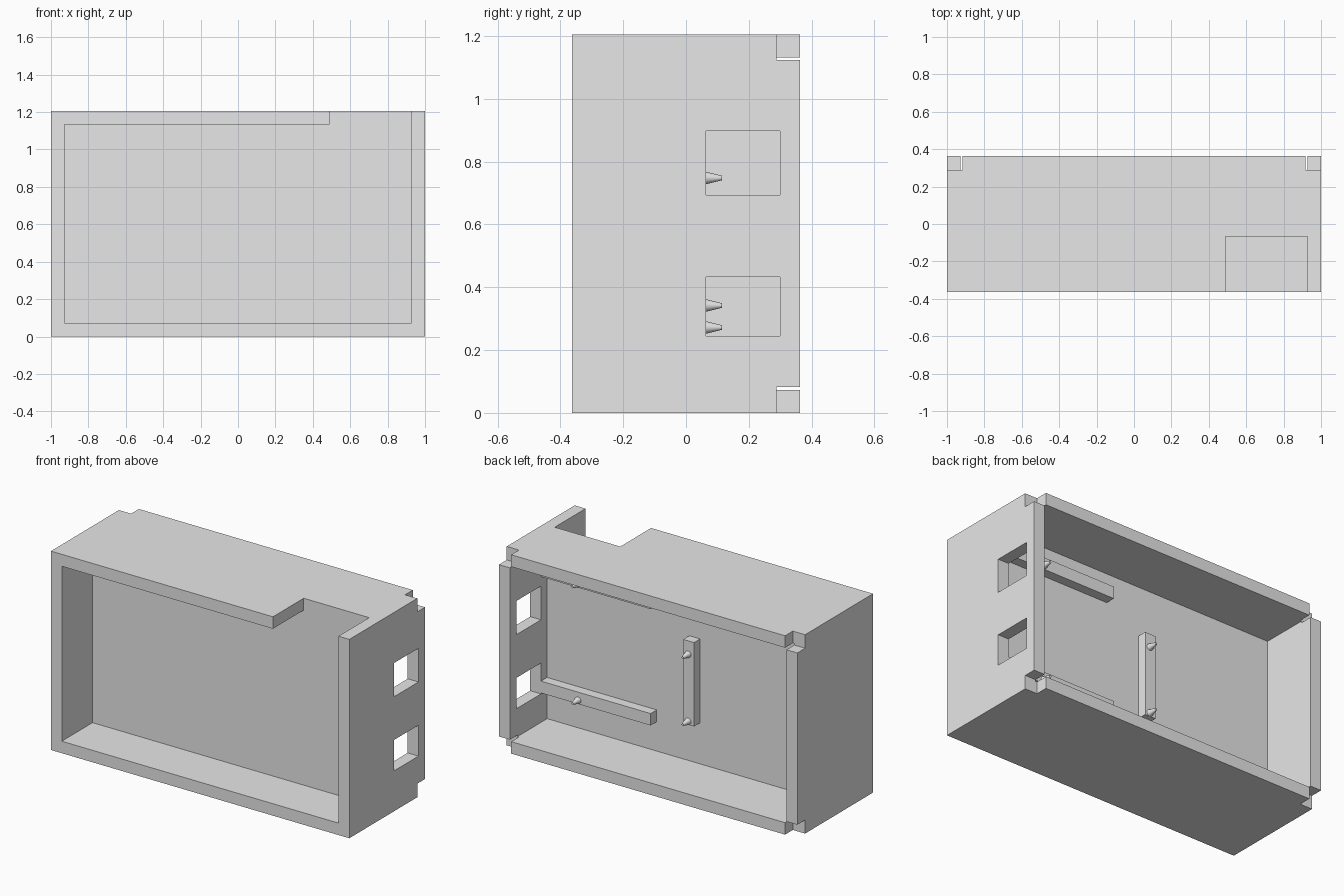
import bpy, bmesh, math
from mathutils import Matrix, Vector

if "Cube" in bpy.data.objects:
    bpy.data.objects.remove(bpy.data.objects["Cube"])

W, D, H = 1.0, 0.3625, 1.205      # half width, half depth, height
T = 0.0725                        # wall thickness
PANEL_FRONT, PANEL_BACK = -0.068, 0.0045
BAR_TOP = 0.063

grey = bpy.data.materials.new("plain_grey")
grey.diffuse_color = (0.8, 0.8, 0.8, 1)
grey.use_nodes = True
grey.node_tree.nodes["Principled BSDF"].inputs["Base Color"].default_value = (0.8, 0.8, 0.8, 1)


def make_object(name, bm):
    bmesh.ops.recalc_face_normals(bm, faces=bm.faces)
    mesh = bpy.data.meshes.new(name)
    bm.to_mesh(mesh)
    bm.free()
    mesh.materials.append(grey)
    obj = bpy.data.objects.new(name, mesh)
    bpy.context.collection.objects.link(obj)
    return obj


def prism(name, profile, y0, y1):
    """Extrude an (x, z) outline from y0 to y1."""
    bm = bmesh.new()
    face = bm.faces.new([bm.verts.new((x, y0, z)) for x, z in profile])
    out = bmesh.ops.extrude_face_region(bm, geom=[face])
    verts = [v for v in out["geom"] if isinstance(v, bmesh.types.BMVert)]
    bmesh.ops.translate(bm, verts=verts, vec=(0, y1 - y0, 0))
    return make_object(name, bm)


def box(name, x0, x1, y0, y1, z0, z1):
    return prism(name, [(x0, z0), (x1, z0), (x1, z1), (x0, z1)], y0, y1)


def cut(target, cutter):
    cutter.hide_render = True
    mod = target.modifiers.new("cut", "BOOLEAN")
    mod.operation, mod.solver, mod.object = "DIFFERENCE", "EXACT", cutter
    bpy.context.view_layer.objects.active = target
    bpy.ops.object.modifier_apply(modifier=mod.name)
    bpy.data.objects.remove(cutter)


# Case with a recess on each side of a middle panel
case = box("case", -W, W, -D, D, 0, H)
ix, iz0, iz1 = W - T, T, H - T

# Front recess, open through the top wall near one end
front = [(-ix, iz0), (ix, iz0), (ix, H + 0.1), (0.488, H + 0.1), (0.488, iz1), (-ix, iz1)]
cut(case, prism("front_cutter", front, -D - 0.1, PANEL_FRONT))
cut(case, box("back_cutter", -ix, ix, PANEL_BACK, D + 0.1, iz0, iz1))

# Corner notches around the back rim
n = 0.082
for x0, x1 in ((-W - 0.1, -W + n), (W - n, W + 0.1)):
    for z0, z1 in ((-0.1, n), (H - n, H + 0.1)):
        cut(case, box("notch_cutter", x0, x1, 0.288, D + 0.1, z0, z1))

# Square openings in the side wall
for z0, z1 in ((0.245, 0.432), (0.694, 0.898)):
    cut(case, box("opening_cutter", W - 0.15, W + 0.1, 0.0635, 0.3, z0, z1))

# Mounting bars on the back of the panel
root = PANEL_BACK - 0.02
box("lower_bar", 0.193, W - 0.05, root, BAR_TOP, 0.25, 0.322)
box("upper_bar", 0.193, W - 0.05, root, BAR_TOP, 0.955, 1.028)
box("upright_bar", -0.098, -0.026, root, BAR_TOP, 0.322, 0.83)

# Tapered pegs on the bars
pegs = {"lower_peg": (0.68, 0.272), "upper_peg": (0.68, 0.978),
        "upright_peg_low": (-0.058, 0.342), "upright_peg_high": (-0.058, 0.748)}
for name, (x, z) in pegs.items():
    bm = bmesh.new()
    bmesh.ops.create_cone(bm, cap_ends=True, segments=32, radius1=0.02, radius2=0.007, depth=0.052,
                          matrix=Matrix.Translation(Vector((x, BAR_TOP + 0.026, z)))
                          @ Matrix.Rotation(-math.pi / 2, 4, "X"))
    peg = make_object(name, bm)
    bpy.ops.object.select_all(action="DESELECT")
    peg.select_set(True)
    bpy.context.view_layer.objects.active = peg
    bpy.ops.object.shade_smooth_by_angle(angle=math.radians(35))
